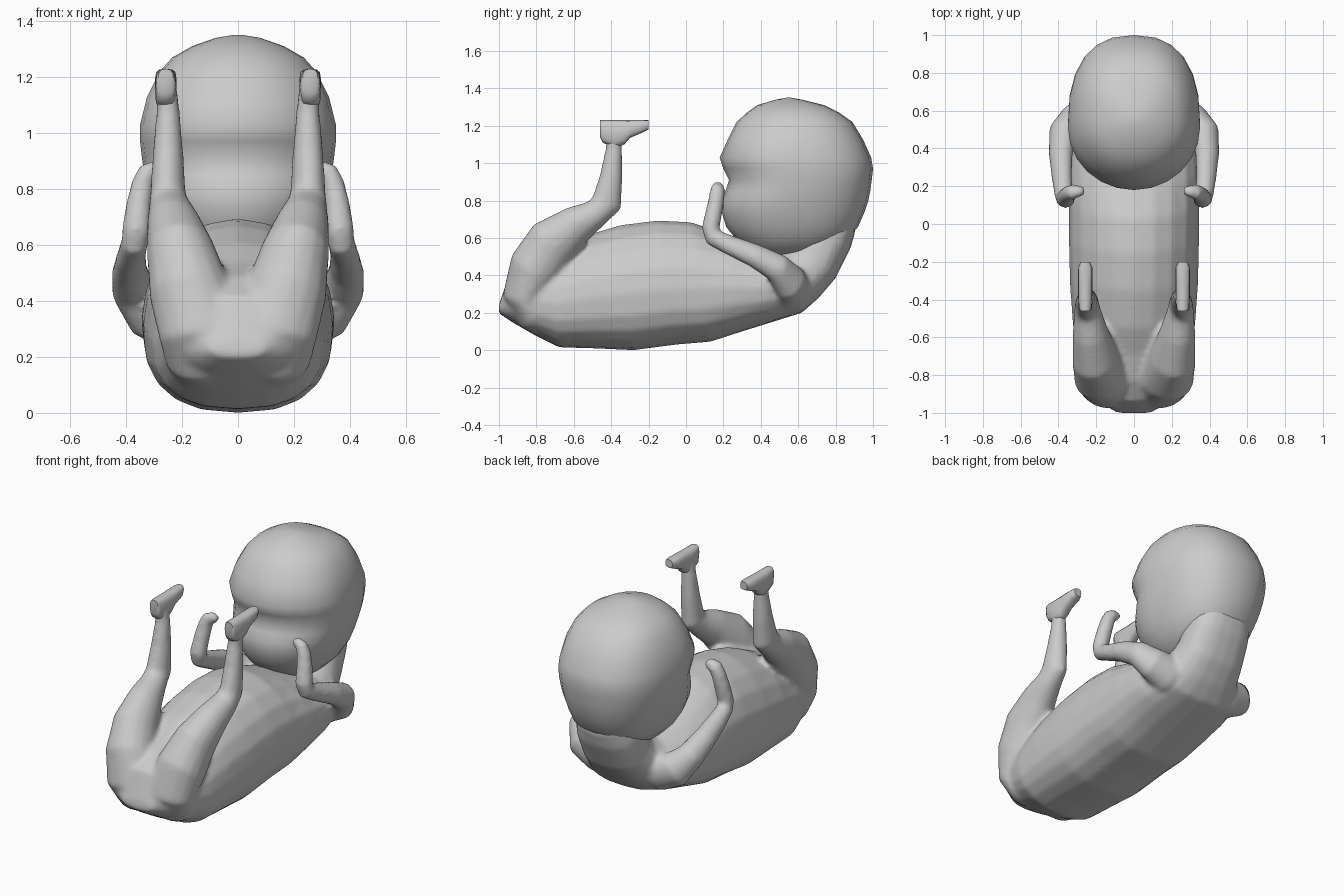
import bpy, bmesh, math
from mathutils import Vector


def activate(ob):
    bpy.ops.object.select_all(action='DESELECT')
    ob.select_set(True)
    bpy.context.view_layer.objects.active = ob


def apply(ob, kind, **settings):
    m = ob.modifiers.new(kind, kind)
    for k, v in settings.items():
        setattr(m, k, v)
    activate(ob)
    bpy.ops.object.modifier_apply(modifier=m.name)


def loft(name, rings, mirror=False):
    bm = bmesh.new()
    rows = [[bm.verts.new(p) for p in r] for r in rings]
    n = len(rows[0])
    for a, b in zip(rows, rows[1:]):
        for i in range(n):
            j = (i + 1) % n
            bm.faces.new((a[i], a[j], b[j], b[i]))
    bm.faces.new(rows[0][::-1])
    bm.faces.new(rows[-1])
    bmesh.ops.recalc_face_normals(bm, faces=bm.faces)
    me = bpy.data.meshes.new(name)
    bm.to_mesh(me)
    bm.free()
    ob = bpy.data.objects.new(name, me)
    bpy.context.collection.objects.link(ob)
    if mirror:
        apply(ob, 'MIRROR', use_mirror_merge=False)
    return ob


def ring(y0, z0, y1, z1, w, f=0.5, e=1.0, e0=None, x=0.0, n=20):
    """Oval in a plane through (y0,z0) and (y1,z1), widest at fraction f.
    e sets the squareness, e0 that of the first half."""
    p, q = Vector((x, y0, z0)), Vector((x, y1, z1))
    pts = []
    for i in range(n):
        a = 2 * math.pi * i / n
        c, s = math.cos(a), math.sin(a)
        k = e0 if e0 and s < 0 else e
        c = math.copysign(abs(c) ** k, c)
        s = math.copysign(abs(s) ** k, s)
        t = f + s * ((1 - f) if s > 0 else f)
        pts.append(p.lerp(q, t) + Vector((w * c, 0, 0)))
    return pts


def tube(path, n=16):
    """Round rings along a path of (x, y, z, radius across, radius in depth)."""
    pts = [Vector(p[:3]) for p in path]
    rings, side = [], Vector((1, 0, 0))
    for i, p in enumerate(path):
        d = (pts[min(i + 1, len(pts) - 1)] - pts[max(i - 1, 0)]).normalized()
        side = (side - d * side.dot(d)).normalized()
        up = d.cross(side)
        rings.append([pts[i] + side * p[3] * math.cos(2 * math.pi * k / n)
                      + up * p[4] * math.sin(2 * math.pi * k / n) for k in range(n)])
    return rings


# torso, running up into the neck: underside point, upper point, half width
body = loft("body", [ring(*s, f=0.45, e=1.0, e0=0.8) for s in [
    (-1.005, .20, -.995, .26, .09), (-.93, .15, -.94, .42, .20),
    (-.80, .075, -.83, .49, .27), (-.68, .015, -.69, .54, .305),
    (-.5, .01, -.55, .61, .325), (-.28, 0, -.35, .67, .34),
    (-.05, .03, -.15, .695, .345), (.13, .045, .03, .685, .345),
    (.30, .10, .2, .625, .345), (.46, .15, .38, .56, .335),
    (.62, .20, .50, .53, .29), (.71, .28, .54, .56, .23),
    (.80, .385, .56, .60, .21), (.88, .545, .6, .70, .20), (.91, .65, .62, .85, .18)]])

# legs: hip, thigh, knee, shin
leg = loft("leg", tube([
    (.11, -.70, .14, .09, .08), (.13, -.81, .19, .13, .10), (.135, -.87, .29, .15, .11),
    (.175, -.805, .44, .145, .145), (.205, -.71, .575, .122, .145),
    (.23, -.58, .675, .095, .105), (.245, -.475, .735, .075, .075),
    (.25, -.425, .785, .063, .083), (.25, -.40, .93, .055, .062),
    (.25, -.385, 1.08, .042, .045), (.255, -.385, 1.17, .037, .045)]), mirror=True)

# arms: shoulder, elbow, forearm and curled hand
arm = loft("arm", tube([
    (.10, .54, .34, .10, .12), (.23, .56, .335, .10, .12), (.315, .555, .365, .085, .105),
    (.375, .49, .44, .075, .08), (.388, .37, .505, .06, .068), (.382, .24, .56, .05, .058),
    (.37, .14, .605, .05, .047), (.365, .13, .65, .052, .047),
    (.355, .15, .74, .047, .046), (.34, .165, .82, .041, .043),
    (.322, .17, .86, .037, .043), (.295, .175, .872, .031, .038),
    (.265, .18, .858, .021, .028)]), mirror=True)

# fuse limbs into the torso with soft joints
activate(body)
leg.select_set(True)
arm.select_set(True)
bpy.ops.object.join()
apply(body, 'REMESH', mode='VOXEL', voxel_size=0.014)
apply(body, 'SMOOTH', factor=0.5, iterations=8)

# head: horizontal slices from the underside to the crown
head = loft("head", [ring(yf, z, yb, z, w, f=f, e=0.82, e0=1.0, n=24) for z, yf, yb, w, f in [
    (.49, .44, .64, .08, .45), (.53, .34, .76, .18, .45), (.59, .27, .86, .24, .43),
    (.66, .215, .92, .28, .42), (.74, .19, .955, .31, .41),
    (.80, .19, .975, .325, .41), (.85, .21, .985, .335, .41),
    (.91, .23, .993, .343, .41), (.97, .20, 1.0, .35, .41),
    (1.03, .18, .99, .35, .41), (1.13, .225, .945, .325, .42),
    (1.22, .27, .89, .28, .45), (1.27, .325, .82, .235, .47),
    (1.31, .38, .74, .165, .5), (1.34, .48, .62, .08, .5),
    (1.35, .535, .565, .02, .5)]])

# feet, soles facing up
feet = loft("feet", [ring(y, z, y, 1.23, w, e=0.7, x=.258, n=12) for y, z, w in [
    (-.46, 1.14, .028), (-.445, 1.11, .036), (-.38, 1.08, .039), (-.33, 1.10, .039),
    (-.30, 1.135, .039), (-.23, 1.165, .038), (-.2, 1.18, .024)]], mirror=True)

for ob in (body, head, feet):
    activate(ob)
    bpy.ops.object.shade_smooth_by_angle(angle=math.radians(60))
